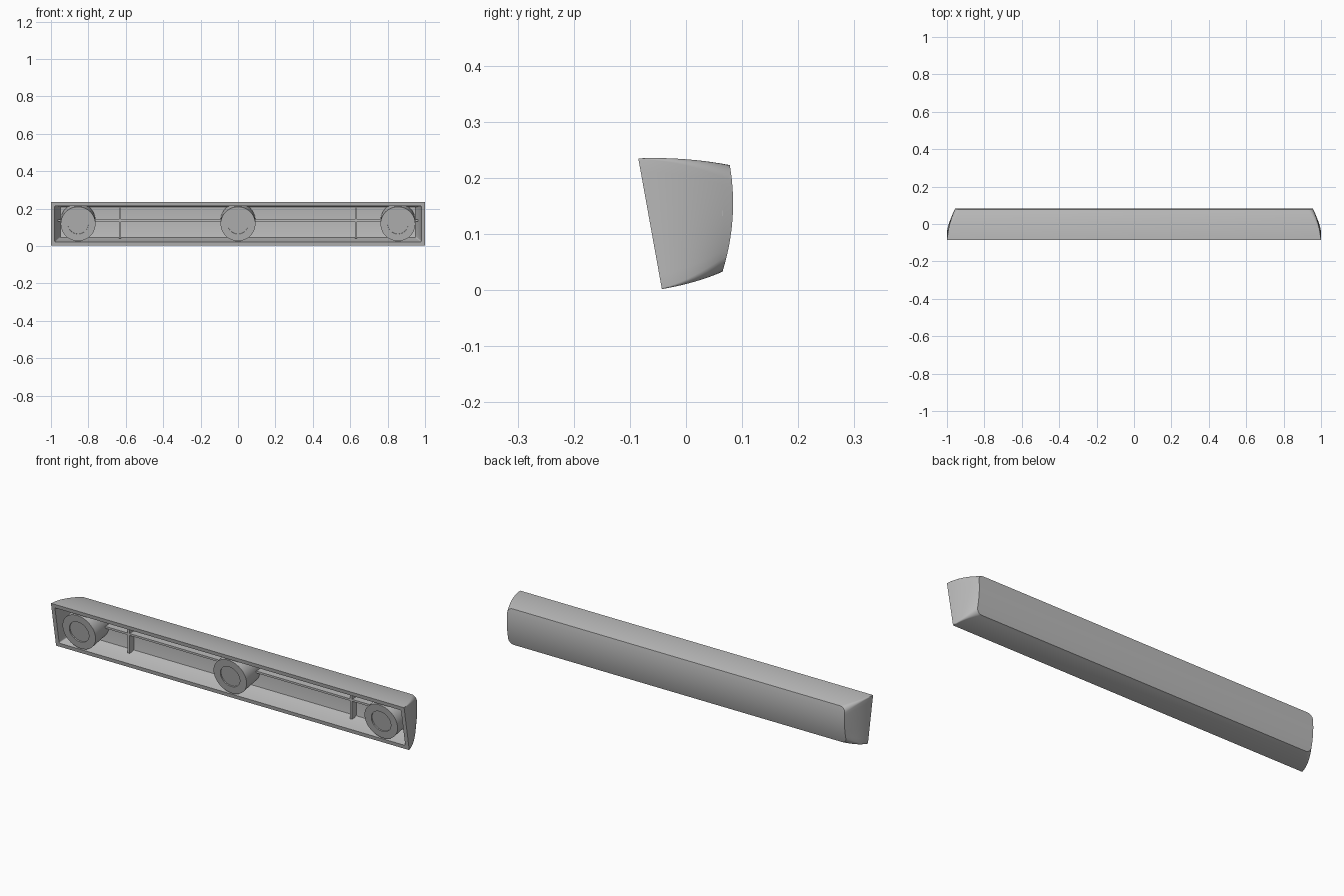
import bpy, bmesh, math
from mathutils import Vector, Matrix

cube = bpy.data.objects.get("Cube")
if cube:
    bpy.data.objects.remove(cube)

grey = bpy.data.materials.new("mid grey plastic")
grey.use_nodes = True
GREY = (0.5, 0.5, 0.5, 1)
grey.diffuse_color = GREY
grey.node_tree.nodes["Principled BSDF"].inputs["Base Color"].default_value = GREY


def finish(bm, name, smooth=True):
    bmesh.ops.recalc_face_normals(bm, faces=bm.faces)
    mesh = bpy.data.meshes.new(name)
    bm.to_mesh(mesh)
    bm.free()
    mesh.materials.append(grey)
    obj = bpy.data.objects.new(name, mesh)
    bpy.context.collection.objects.link(obj)
    if smooth:
        bpy.ops.object.select_all(action='DESELECT')
        obj.select_set(True)
        bpy.context.view_layer.objects.active = obj
        bpy.ops.object.shade_smooth_by_angle(angle=math.radians(32))
    return obj


def bezier(a, b, c, t):
    return a * (1 - t) ** 2 + b * 2 * t * (1 - t) + c * t * t


# Guide curves run from the open rim (t = 0) to the domed face (t = 1)
TOP = [Vector(p) for p in ((0, -0.085, 0.235), (0, 0.0, 0.238), (0, 0.078, 0.223))]
LOW = [Vector(p) for p in ((0, -0.043, 0.002), (0, 0.02, 0.013), (0, 0.065, 0.033))]
CORNER, SIDE = 6, 10


def section(t, inset=0.0):
    """Rounded rectangle ring; point i mirrors point n-1-i across x."""
    low, top = bezier(*LOW, t), bezier(*TOP, t)
    half = bezier(1.0, 0.993, 0.956, t) - inset
    height = (top - low).length
    up = (top - low) / height
    r = 0.002 + 0.026 * t ** 1.5 if inset == 0 else 0.006
    right = []
    for k in range(CORNER + 1):                      # lower corner
        a = -math.pi / 2 + k * math.pi / 2 / CORNER
        right.append((half - r + r * math.cos(a), inset + r + r * math.sin(a)))
    for k in range(1, SIDE):                         # straight end
        right.append((half, inset + r + (height - 2 * inset - 2 * r) * k / SIDE))
    for k in range(CORNER + 1):                      # upper corner
        a = k * math.pi / 2 / CORNER
        right.append((half - r + r * math.cos(a), height - inset - r + r * math.sin(a)))
    ring = []
    for x, v in right + [(-x, v) for x, v in reversed(right)]:
        f = v / height
        p = low + up * v
        p.x = x
        p.y += 0.046 * t * t * f * (1 - f)           # domed face
        ring.append(p)
    return ring


# Hollow cap: inner floor -> rim -> outer walls -> domed face
steps = 10
FLOOR = 0.8
rings = [section(FLOOR * (1 - k / 4), 0.02) for k in range(5)]
rings += [section(k / steps) for k in range(steps + 1)]
bm = bmesh.new()
loops = [[bm.verts.new(p) for p in ring] for ring in rings]
n = len(loops[0])
for a, b in zip(loops, loops[1:]):
    for i in range(n):
        j = (i + 1) % n
        bm.faces.new((a[i], a[j], b[j], b[i]))
for ring in (loops[0], loops[-1]):
    for i in range(n // 2 - 1):
        bm.faces.new((ring[i], ring[i + 1], ring[n - 2 - i], ring[n - 1 - i]))
finish(bm, "cap_shell")

# Round mounting posts, square to the rim plane, with a shallow recess
rim_up = (TOP[0] - LOW[0]).normalized()
axis = Vector((0, rim_up.z, -rim_up.y))
centre = (TOP[0] + LOW[0]) / 2
frame = Matrix((Vector((1, 0, 0)), rim_up, axis)).transposed()
profile = [(0.055, 0.006), (0.055, 0.0), (0.093, 0.0), (0.093, 0.108)]


def post(name, x):
    bm = bmesh.new()
    seg = 48
    loops = []
    for r, depth in profile:
        loop = []
        for i in range(seg):
            a = math.tau * i / seg
            p = frame @ Vector((r * math.cos(a), r * math.sin(a), depth))
            loop.append(bm.verts.new(p + centre + Vector((x, 0, 0))))
        loops.append(loop)
    for a, b in zip(loops, loops[1:]):
        for i in range(seg):
            j = (i + 1) % seg
            bm.faces.new((a[i], a[j], b[j], b[i]))
    bm.faces.new(loops[0])
    bm.faces.new(loops[-1])
    finish(bm, name)


for name, x in (("right_post", -0.855), ("middle_post", 0), ("left_post", 0.855)):
    post(name, x)


# Stiffening ribs on the inner floor
def rib(name, lo, hi):
    bm = bmesh.new()
    bmesh.ops.create_cube(bm, size=1)
    lo, hi = Vector(lo), Vector(hi)
    for v in bm.verts:
        v.co = Vector([(lo[i] + hi[i]) / 2 + v.co[i] * (hi[i] - lo[i]) for i in range(3)])
    finish(bm, name, smooth=False)


rib("long_rib", (-0.965, 0.015, 0.132), (0.965, 0.065, 0.142))
for name, x in (("right_cross_rib", -0.63), ("left_cross_rib", 0.63)):
    rib(name, (x - 0.005, 0.015, 0.04), (x + 0.005, 0.06, 0.217))
